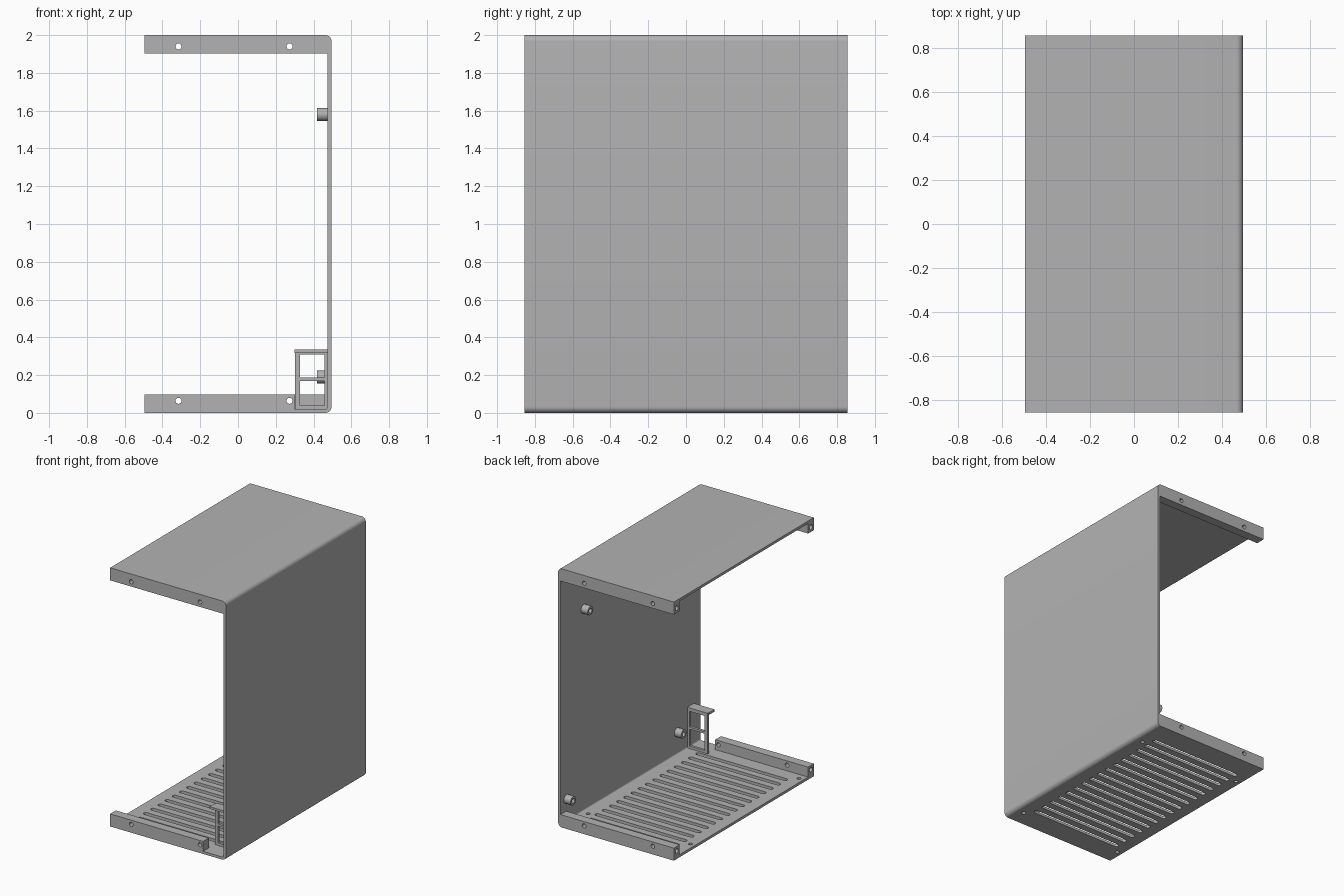
import bpy, bmesh, math
from mathutils import Matrix, Vector

if "Cube" in bpy.data.objects:
    bpy.data.objects.remove(bpy.data.objects["Cube"], do_unlink=True)

W, D, H, T = 0.495, 0.855, 2.0, 0.02    # half width, half depth, height, sheet
RAIL, RAIL_TOP = 0.07, 0.097
WALL = W - T                            # inner face of the side wall

grey = bpy.data.materials.new("Light grey metal")
grey.use_nodes = True
grey.diffuse_color = (0.45, 0.45, 0.45, 1)
grey.node_tree.nodes["Principled BSDF"].inputs["Base Color"].default_value = grey.diffuse_color


def add_box(bm, lo, hi):
    lo, hi = Vector(lo), Vector(hi)
    m = Matrix.Translation((lo + hi) / 2) @ Matrix.Diagonal((*(hi - lo), 1))
    bmesh.ops.create_cube(bm, size=1, matrix=m)


def add_cyl(bm, centre, axis, r, length, sides=24):
    rot = Vector((0, 0, 1)).rotation_difference(Vector(axis)).to_matrix().to_4x4()
    bmesh.ops.create_cone(bm, cap_ends=True, segments=sides, radius1=r, radius2=r,
                          depth=length, matrix=Matrix.Translation(centre) @ rot)


def add_prism(bm, pts, depth):
    """Extrude a closed loop of points along the depth vector."""
    face = bm.faces.new([bm.verts.new(p) for p in pts])
    ext = bmesh.ops.extrude_face_region(bm, geom=[face])["geom"]
    bmesh.ops.translate(bm, vec=depth, verts=[v for v in ext if isinstance(v, bmesh.types.BMVert)])


def make(name, bm):
    bmesh.ops.recalc_face_normals(bm, faces=bm.faces)
    me = bpy.data.meshes.new(name)
    bm.to_mesh(me)
    bm.free()
    me.materials.append(grey)
    ob = bpy.data.objects.new(name, me)
    bpy.context.collection.objects.link(ob)
    return ob


def cut(ob, bm):
    """Subtract the cutter solids and bake the result."""
    cutter = make("cutter", bm)
    cutter.hide_render = True
    mod = ob.modifiers.new("cut", "BOOLEAN")
    mod.operation, mod.solver, mod.object = "DIFFERENCE", "EXACT", cutter
    dg = bpy.context.evaluated_depsgraph_get()
    ob.data = bpy.data.meshes.new_from_object(ob.evaluated_get(dg))
    ob.modifiers.clear()
    bpy.data.objects.remove(cutter, do_unlink=True)


def smooth(ob):
    bpy.ops.object.select_all(action="DESELECT")
    ob.select_set(True)
    bpy.context.view_layer.objects.active = ob
    bpy.ops.object.shade_smooth_by_angle(angle=math.radians(30))


def arc(cx, cz, r, start, end, n=8):
    angles = [math.radians(start + (end - start) * i / n) for i in range(n + 1)]
    return [(cx + r * math.cos(a), cz + r * math.sin(a)) for a in angles]


# Folded sheet shell: floor, side wall and roof with rounded bends
R, r = 0.032, 0.012
outer = [(-W, 0)] + arc(W - R, R, R, -90, 0) + arc(W - R, H - R, R, 0, 90) + [(-W, H)]
inner = [(-W, H - T)] + arc(W - R, H - R, r, 90, 0) + arc(W - R, R, r, 0, -90) + [(-W, T)]
bm = bmesh.new()
add_prism(bm, [(x, -D, z) for x, z in outer + inner], (0, 2 * D, 0))
shell = make("shell", bm)

# Vent slots and foot screw holes in the floor
bm = bmesh.new()
for i in range(16):
    y = -0.66 + i * 0.088
    s = 0.017
    loop = arc(0.375 - s, y, s, -90, 90) + arc(-0.405 + s, y, s, 90, 270)
    add_prism(bm, [(px, py, -0.03) for px, py in loop], (0, 0, 0.08))
for x in (0.42, -0.455):
    for y in (0.595, -0.73):
        add_cyl(bm, (x, y, 0.01), (0, 0, 1), 0.015, 0.1)
cut(shell, bm)
smooth(shell)

# Edge rails with screw holes through the sides and into the open ends
for side, sy in (("front", -1), ("back", 1)):
    for level in ("bottom", "top"):
        z0, z1 = (T, RAIL_TOP) if level == "bottom" else (H - RAIL_TOP, H - T)
        zh = 0.064 if level == "bottom" else H - 0.06
        x_end = 0.30 if (side, level) == ("front", "bottom") else WALL
        ya, yb = sorted((sy * D, sy * (D - RAIL)))
        bm = bmesh.new()
        add_box(bm, (-W, ya, z0), (x_end, yb, z1))
        rail = make(f"{side}_{level}_rail", bm)
        bm = bmesh.new()
        for x in (-0.315, 0.273):
            add_cyl(bm, (x, (ya + yb) / 2, zh), (0, 1, 0), 0.016, 0.2)
        add_cyl(bm, (-W, (ya + yb) / 2, zh), (1, 0, 0), 0.018, 0.2)
        cut(rail, bm)
        smooth(rail)

# Hollow board standoffs on the side wall
for i, (y, z) in enumerate([(0.57, 1.58), (-0.57, 1.58), (-0.57, 0.19), (0.78, 0.19)]):
    bm = bmesh.new()
    add_cyl(bm, (WALL - 0.028, y, z), (1, 0, 0), 0.034, 0.058, 32)
    post = make(f"standoff_{i + 1}", bm)
    bm = bmesh.new()
    add_cyl(bm, (WALL - 0.05, y, z), (1, 0, 0), 0.018, 0.09)
    cut(post, bm)
    smooth(post)

# Two-window bracket standing behind the front edge, with a forward lip
bm = bmesh.new()
add_box(bm, (0.302, -0.715, T), (WALL, -0.695, 0.335))
bracket = make("window_bracket", bm)
bm = bmesh.new()
for z0, z1 in ((0.04, 0.17), (0.187, 0.308)):
    add_box(bm, (0.328, -0.8, z0), (0.457, -0.6, z1))
cut(bracket, bm)
bm = bmesh.new()
add_box(bm, (0.298, -0.775, 0.318), (WALL, -0.715, 0.335))
make("bracket_lip", bm)
